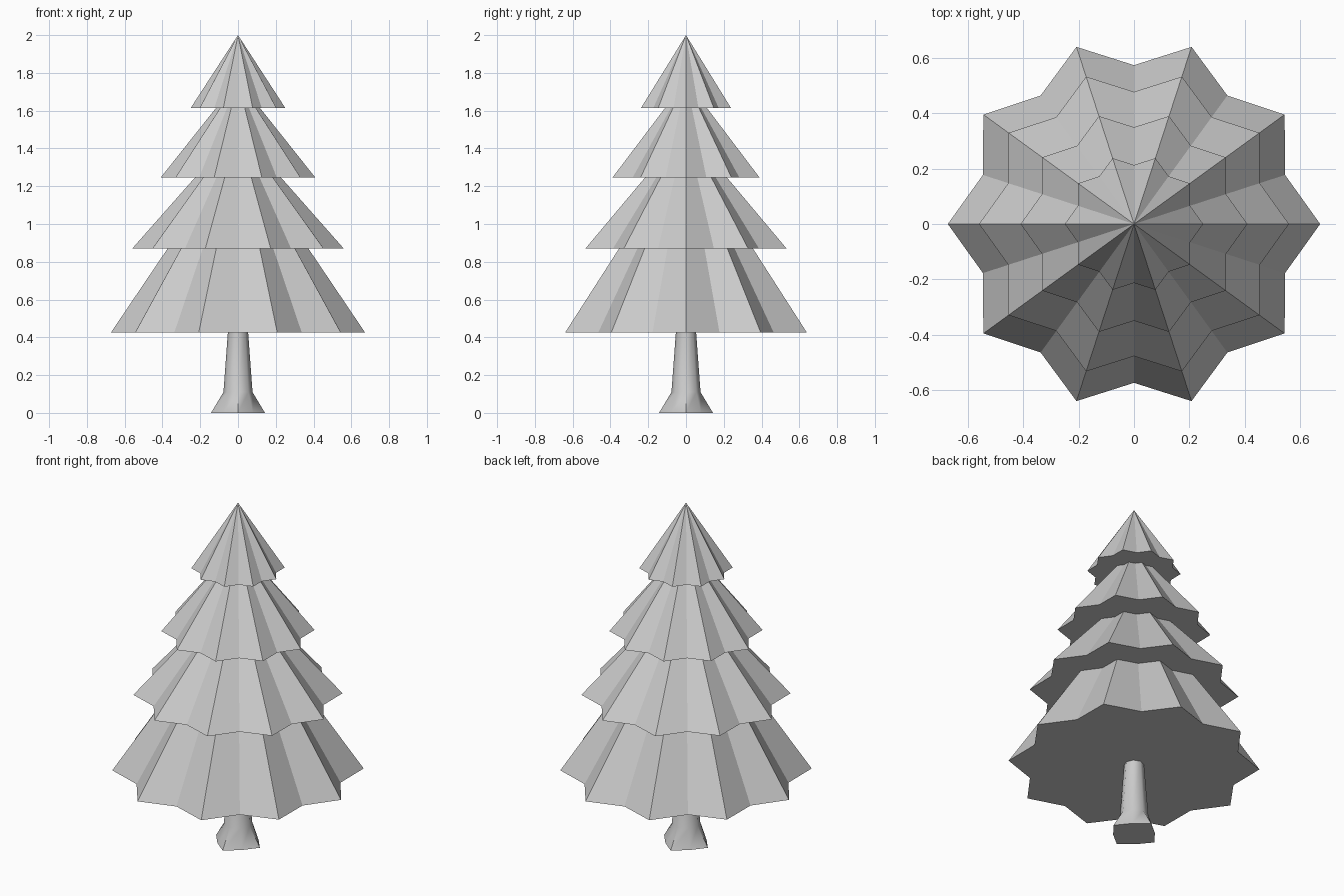
import bpy
from math import sin, cos, pi

if "Cube" in bpy.data.objects:
    bpy.data.objects.remove(bpy.data.objects["Cube"])


def ring(n, outer, inner, z):
    # Alternating-radius ring of n points
    return [((inner if i % 2 else outer) * cos(2 * pi * i / n),
             (inner if i % 2 else outer) * sin(2 * pi * i / n), z) for i in range(n)]


def loft(name, rings, n):
    # Skin stacked rings of n points and cap both ends
    verts = [v for r in rings for v in r]
    faces = []
    for k in range(len(rings) - 1):
        a, b = k * n, (k + 1) * n
        if len(rings[k + 1]) == 1:
            faces += [(a + i, a + (i + 1) % n, b) for i in range(n)]
        else:
            faces += [(a + i, a + (i + 1) % n, b + (i + 1) % n, b + i) for i in range(n)]
    faces.append(tuple(reversed(range(n))))
    if len(rings[-1]) > 1:
        faces.append(tuple(range(len(verts) - n, len(verts))))
    mesh = bpy.data.meshes.new(name)
    mesh.from_pydata(verts, [], faces)
    mesh.update()
    obj = bpy.data.objects.new(name, mesh)
    bpy.context.collection.objects.link(obj)
    return obj


# Branch tiers: ten-pointed stars tapering up into the tier above
# (bottom z, bottom radius, top z, top radius)
TIERS = [(0.425, 0.673, 0.88, 0.366),
         (0.87, 0.56, 1.255, 0.22),
         (1.245, 0.41, 1.625, 0.108),
         (1.615, 0.25, 2.0, 0.0)]
NOTCH = 0.853
for i, (z0, r0, z1, r1) in enumerate(TIERS):
    top = ring(20, r1, r1 * NOTCH, z1) if r1 else [(0, 0, z1)]
    loft(f"branch_tier_{i + 1}", [ring(20, r0, r0 * NOTCH, z0), top], 20)

# Trunk: eight-sided, with a foot flaring into four roots
trunk = loft("trunk", [ring(8, 0.143, 0.112, 0.0),
                       ring(8, 0.077, 0.077, 0.11),
                       ring(8, 0.053, 0.053, 0.435)], 8)
bpy.context.view_layer.objects.active = trunk
trunk.select_set(True)
bpy.ops.object.shade_smooth_by_angle(angle=pi / 3.2)
